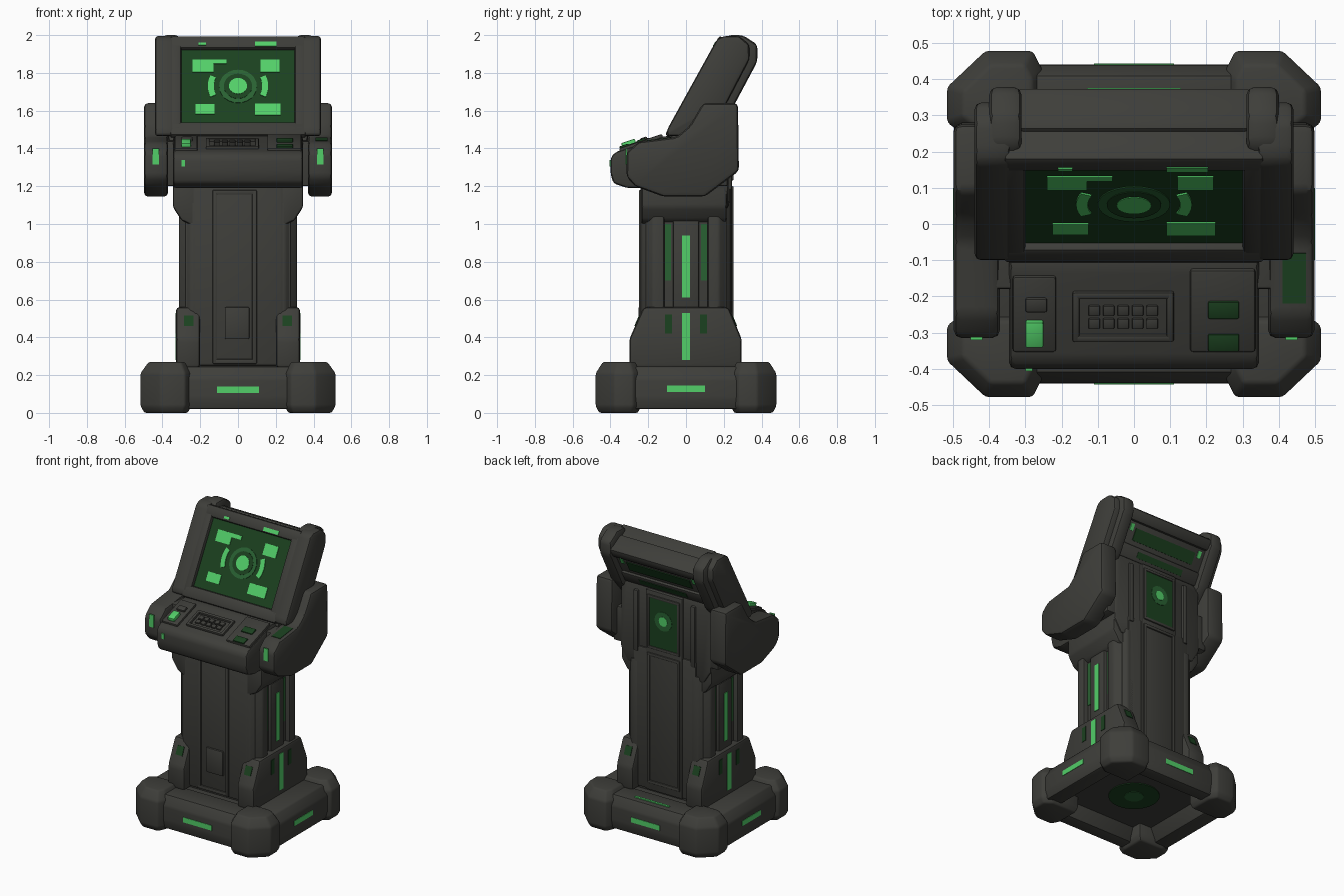
import bpy, bmesh, math
from mathutils import Matrix


def material(name, rgb):
    m = bpy.data.materials.new(name)
    m.diffuse_color = (*rgb, 1)
    return m


GREY = material("dark_grey", (0.048, 0.048, 0.042))
DEEP = material("deep_green", (0.011, 0.052, 0.014))
DIM = material("dim_green", (0.022, 0.12, 0.032))
BRIGHT = material("bright_green", (0.085, 0.62, 0.14))
I = Matrix.Identity(4)


def loft(name, axis, rings, mat=GREY, bevel=0.0, mirror="", M=I):
    """Skin matching 2D outlines placed along an axis; optional bevel and mirror copies."""
    def place(p, d):
        return {"x": (d, p[0], p[1]), "y": (p[0], d, p[1]), "z": (p[0], p[1], d)}[axis]
    bm = bmesh.new()
    loops = [[bm.verts.new(place(p, d)) for p in pts] for d, pts in rings]
    n = len(loops[0])
    bm.faces.new(loops[0])
    bm.faces.new(loops[-1][::-1])
    for a, b in zip(loops, loops[1:]):
        for i in range(n):
            bm.faces.new((a[i], b[i], b[(i + 1) % n], a[(i + 1) % n]))
    bmesh.ops.recalc_face_normals(bm, faces=bm.faces)
    if bevel:
        bmesh.ops.bevel(bm, geom=bm.edges[:], offset=bevel, segments=2,
                        profile=0.5, affect='EDGES', clamp_overlap=True)
    bmesh.ops.transform(bm, matrix=M, verts=bm.verts)
    me = bpy.data.meshes.new(name)
    bm.to_mesh(me)
    bm.free()
    me.materials.append(mat)
    me.shade_smooth()
    me.set_sharp_from_angle(angle=math.radians(32))
    ob = bpy.data.objects.new(name, me)
    bpy.context.collection.objects.link(ob)
    if mirror:
        mod = ob.modifiers.new("mirror", 'MIRROR')
        mod.use_axis = ("x" in mirror, "y" in mirror, False)
        mod.use_mirror_merge = False
    return ob


def prism(name, axis, pts, lo, hi, mat=GREY, bevel=0.0, mirror="", M=I):
    return loft(name, axis, [(lo, pts), (hi, pts)], mat, bevel, mirror, M)


def box(name, x0, x1, y0, y1, z0, z1, mat=GREY, bevel=0.0, mirror="", M=I):
    return prism(name, "z", [(x0, y0), (x1, y0), (x1, y1), (x0, y1)], z0, z1, mat, bevel, mirror, M)


def circle(r, cx=0, cy=0, n=24):
    return [(cx + r * math.cos(2 * math.pi * i / n), cy + r * math.sin(2 * math.pi * i / n)) for i in range(n)]


def frame(name, x0, x1, z0, z1, w, y0, y1, M=I, bevel=0.006):
    """Rectangular rim made of four bars, facing y."""
    box(name + "_left", x0, x0 + w, y0, y1, z0, z1, GREY, bevel, "", M)
    box(name + "_right", x1 - w, x1, y0, y1, z0, z1, GREY, bevel, "", M)
    box(name + "_top", x0, x1, y0, y1, z1 - w, z1, GREY, bevel, "", M)
    box(name + "_bottom", x0, x1, y0, y1, z0, z0 + w, GREY, bevel, "", M)


# --- base: four chamfered corner feet, beams between them, raised floor ---
FOOT = [(0.25, 0.24), (0.25, 0.42), (0.28, 0.478), (0.41, 0.478), (0.516, 0.378), (0.516, 0.28), (0.46, 0.24)]


def foot_ring(s):
    return [(0.36 + (x - 0.36) * s, 0.34 + (y - 0.34) * s) for x, y in FOOT]


loft("corner_foot", "z", [(0, foot_ring(0.86)), (0.035, FOOT), (0.21, FOOT), (0.27, foot_ring(0.72))],
     GREY, 0.01, "xy")
prism("end_beam", "x", [(0.43, 0.02), (0.44, 0.08), (0.44, 0.18), (0.41, 0.245), (0.26, 0.245), (0.34, 0.02)],
      -0.30, 0.30, GREY, 0.01, "y")
prism("side_beam", "y", [(0.485, 0.02), (0.497, 0.08), (0.497, 0.18), (0.46, 0.245), (0.28, 0.245), (0.38, 0.02)],
      -0.28, 0.28, GREY, 0.01, "x")
box("base_floor", -0.42, 0.42, -0.38, 0.38, 0.11, 0.235)
box("end_beam_light", -0.11, 0.11, 0.435, 0.443, 0.105, 0.14, BRIGHT, 0, "y")
box("side_beam_light", 0.492, 0.5, -0.10, 0.10, 0.11, 0.145, BRIGHT, 0, "x")
box("rear_base_light", -0.13, 0.13, 0.36, 0.375, 0.243, 0.252, BRIGHT)
prism("underside_glow", "z", circle(0.16), 0.104, 0.112, DEEP)
prism("underside_lamp", "z", circle(0.06), 0.101, 0.106, DIM)

# --- column core, chamfered corner ribs and front/rear slabs ---
box("column_core", -0.28, 0.28, -0.215, 0.215, 0.22, 1.22, GREY, 0.01)
prism("column_corner_rib", "z", [(0.20, 0.115), (0.312, 0.115), (0.312, 0.175), (0.25, 0.235), (0.20, 0.235)],
      0.25, 1.12, GREY, 0.01, "xy")
box("column_front_slab", -0.24, 0.24, -0.24, -0.18, 0.25, 1.22, GREY, 0.015)
frame("front_panel_rim", -0.135, 0.10, 0.26, 1.18, 0.025, -0.25, -0.23)
box("front_panel_latch", -0.07, 0.06, -0.252, -0.23, 0.39, 0.56, GREY, 0.007)
box("column_rear_slab", -0.24, 0.24, 0.18, 0.235, 0.25, 1.22, GREY, 0.015)
prism("rear_neck", "y", [(-0.29, 1.08), (0.29, 1.08), (0.345, 1.17), (0.345, 1.60), (0.30, 1.64), (-0.30, 1.64),
      (-0.345, 1.60), (-0.345, 1.17)], 0.0, 0.225, GREY, 0.018)
box("rear_spine", -0.14, 0.14, 0.18, 0.243, 0.25, 1.63, GREY, 0.012)
frame("rear_panel_rim", -0.125, 0.125, 0.30, 1.20, 0.022, 0.23, 0.252)
frame("rear_lamp_rim", -0.125, 0.125, 1.23, 1.60, 0.02, 0.23, 0.252)
box("rear_lamp_plate", -0.105, 0.105, 0.24, 0.247, 1.25, 1.58, DEEP)
prism("rear_lamp_halo", "y", circle(0.065, 0, 1.44), 0.245, 0.249, DIM)
prism("rear_lamp", "y", circle(0.032, 0, 1.44), 0.247, 0.251, BRIGHT)
box("rear_rail", 0.20, 0.235, 0.2, 0.243, 1.18, 1.60, GREY, 0.01, "x")

# --- column side light housings ---
box("side_light_housing", 0.25, 0.302, -0.07, 0.07, 0.52, 1.02, GREY, 0.012, "x")
box("side_light_strip", 0.298, 0.307, -0.02, 0.02, 0.61, 0.94, BRIGHT, 0, "x")
box("side_glow_strip", 0.275, 0.284, 0.08, 0.112, 0.70, 1.0, DIM, 0, "xy")

# --- lower skirts with lights ---
prism("skirt", "x", [(-0.30, 0.24), (-0.30, 0.39), (-0.225, 0.56), (0.225, 0.56), (0.295, 0.39), (0.295, 0.24)],
      0.20, 0.328, GREY, 0.018, "x")
box("skirt_light_strip", 0.322, 0.332, -0.02, 0.02, 0.28, 0.53, BRIGHT, 0, "x")
box("skirt_glow", 0.322, 0.331, 0.075, 0.11, 0.42, 0.52, DEEP, 0, "xy")
S = Matrix.Translation((0, -0.2575, 0.487)) @ Matrix.Rotation(math.radians(-23.8), 4, 'X')
box("skirt_front_lamp", 0.235, 0.285, -0.004, 0.004, -0.03, 0.03, DEEP, 0, "x", S)
S2 = Matrix.Translation((0, 0.2555, 0.487)) @ Matrix.Rotation(math.radians(22.4), 4, 'X')
box("skirt_rear_lamp", 0.235, 0.285, -0.004, 0.004, -0.03, 0.03, DEEP, 0, "x", S2)

# --- flared shoulder brackets ---
prism("shoulder_bracket", "y", [(0.22, 0.98), (0.30, 1.02), (0.345, 1.09), (0.345, 1.25), (0.22, 1.25)],
      -0.235, 0.215, GREY, 0.015, "x")

# --- side pods ---
prism("side_pod", "x", [(-0.315, 1.38), (-0.25, 1.435), (-0.05, 1.46), (0.02, 1.52), (0.09, 1.64), (0.275, 1.64),
      (0.28, 1.28), (0.10, 1.145), (-0.12, 1.145), (-0.27, 1.20), (-0.315, 1.25)], 0.37, 0.498, GREY, 0.022, "x")
box("pod_mount", 0.28, 0.40, -0.18, 0.22, 1.20, 1.44, GREY, 0.01, "x")
box("pod_front_light", 0.418, 0.452, -0.321, -0.312, 1.315, 1.40, BRIGHT, 0, "x")
P = Matrix.Translation((0, -0.15, 1.4475)) @ Matrix.Rotation(math.radians(7.1), 4, 'X')
box("pod_top_glow", 0.41, 0.475, -0.07, 0.07, -0.004, 0.003, DEEP, 0, "", P)

# --- control console ---
prism("console_body", "x", [(-0.385, 1.215), (-0.40, 1.27), (-0.40, 1.35), (-0.375, 1.38), (-0.12, 1.465),
      (0.08, 1.465), (0.08, 1.19), (-0.31, 1.19)], -0.345, 0.345, GREY, 0.018)
C = Matrix.Translation((0, -0.38, 1.38)) @ Matrix.Rotation(math.radians(18.5), 4, 'X')
box("console_left_block", -0.335, -0.215, 0.03, 0.25, -0.02, 0.012, GREY, 0.008, "", C)
box("console_right_block", 0.155, 0.335, 0.03, 0.27, -0.02, 0.012, GREY, 0.008, "", C)
box("left_button", -0.30, -0.25, 0.05, 0.125, 0.0, 0.034, BRIGHT, 0.006, "", C)
box("left_switch", -0.30, -0.24, 0.15, 0.19, 0.0, 0.025, GREY, 0.006, "", C)
for i, y in enumerate((0.035, 0.13)):
    box("right_button_%d" % i, 0.205, 0.29, y, y + 0.05, 0.0, 0.02, DEEP, 0.004, "", C)
box("console_front_lamp", -0.30, -0.28, -0.406, -0.397, 1.305, 1.34, BRIGHT)
K = C @ Matrix.Rotation(math.radians(-90), 4, 'X')  # lays the rim bars on the console top
frame("keypad_rim", -0.17, 0.11, 0.06, 0.205, 0.02, -0.014, 0.012, K)
for i in range(5):
    for j in range(2):
        x, y = -0.11 + i * 0.04, 0.113 + j * 0.038
        box("key_%d_%d" % (i, j), x - 0.016, x + 0.016, y - 0.015, y + 0.015, 0.0, 0.014, GREY, 0.004, "", C)

# --- tilted display head (local: -y faces the viewer, z runs up the screen) ---
H = Matrix.Translation((0, -0.10, 1.50)) @ Matrix.Rotation(math.radians(-28.8), 4, 'X')
prism("head_outer_rail", "x", [(-0.10, 1.465), (-0.10, 1.50), (0.165, 1.98), (0.20, 1.995), (0.28, 1.995),
      (0.335, 1.95), (0.335, 1.87), (0.215, 1.64), (0.08, 1.465)], 0.34, 0.44, GREY, 0.018, "x")
prism("head_rear_rail", "x", [(0.0, 1.60), (0.18, 1.96), (0.22, 2.0), (0.30, 2.0), (0.378, 1.95),
      (0.378, 1.86), (0.25, 1.62), (0.10, 1.45)], 0.31, 0.40, GREY, 0.022, "x")
box("head_body", -0.37, 0.37, 0.035, 0.205, -0.05, 0.56, GREY, 0.02, "", H)
box("head_top_bar", -0.36, 0.36, 0.003, 0.12, 0.495, 0.57, GREY, 0.015, "", H)
box("head_rear_top_bar", -0.33, 0.33, 0.09, 0.228, 0.505, 0.585, GREY, 0.022, "", H)
box("head_bottom_bar", -0.36, 0.36, 0.003, 0.10, -0.03, 0.05, GREY, 0.015, "", H)
box("head_side_bezel", 0.30, 0.36, 0.003, 0.10, 0.0, 0.53, GREY, 0.012, "x", H)
box("screen", -0.307, 0.307, 0.027, 0.036, 0.045, 0.50, DEEP, 0, "", H)
box("bezel_lamp_right", 0.09, 0.205, -0.001, 0.006, 0.505, 0.53, BRIGHT, 0, "", H)
box("bezel_lamp_left", -0.21, -0.17, -0.001, 0.006, 0.51, 0.525, BRIGHT, 0, "", H)

# screen graphics: target ring, arcs and corner marks
V = 0.275
prism("screen_halo", "y", circle(0.10, 0, V), 0.024, 0.029, DIM, 0, "", H)
prism("screen_gap", "y", circle(0.075, 0, V), 0.022, 0.027, DEEP, 0, "", H)
prism("screen_dot", "y", circle(0.048, 0, V), 0.020, 0.025, BRIGHT, 0, "", H)
arc = [(r * math.cos(t), V + r * math.sin(t)) for r, s in ((0.16, 1), (0.128, -1))
       for t in [s * math.radians(a) for a in range(-24, 25, 8)]]
prism("screen_arc", "y", arc, 0.022, 0.029, BRIGHT, 0, "x", H)
for name, x0, x1, z0, z1 in (("upper_left", -0.24, -0.13, 0.36, 0.435), ("upper_bar", -0.14, -0.06, 0.41, 0.435),
                             ("upper_right", 0.12, 0.22, 0.36, 0.435), ("lower_left", -0.225, -0.125, 0.105, 0.165),
                             ("lower_right", 0.09, 0.225, 0.10, 0.17)):
    box("screen_mark_" + name, x0, x1, 0.022, 0.029, z0, z1, BRIGHT, 0, "", H)

# head rear panel
box("head_rear_panel", -0.31, 0.31, 0.19, 0.222, 0.27, 0.36, GREY, 0.01, "", H)
box("head_rear_glow", -0.24, 0.24, 0.202, 0.210, 0.39, 0.47, DEEP, 0, "", H)
box("head_rear_lamp", 0.26, 0.285, 0.202, 0.211, 0.445, 0.49, BRIGHT, 0, "x", H)
box("head_rear_band", -0.18, 0.18, 0.219, 0.225, 0.295, 0.335, DEEP, 0, "", H)
